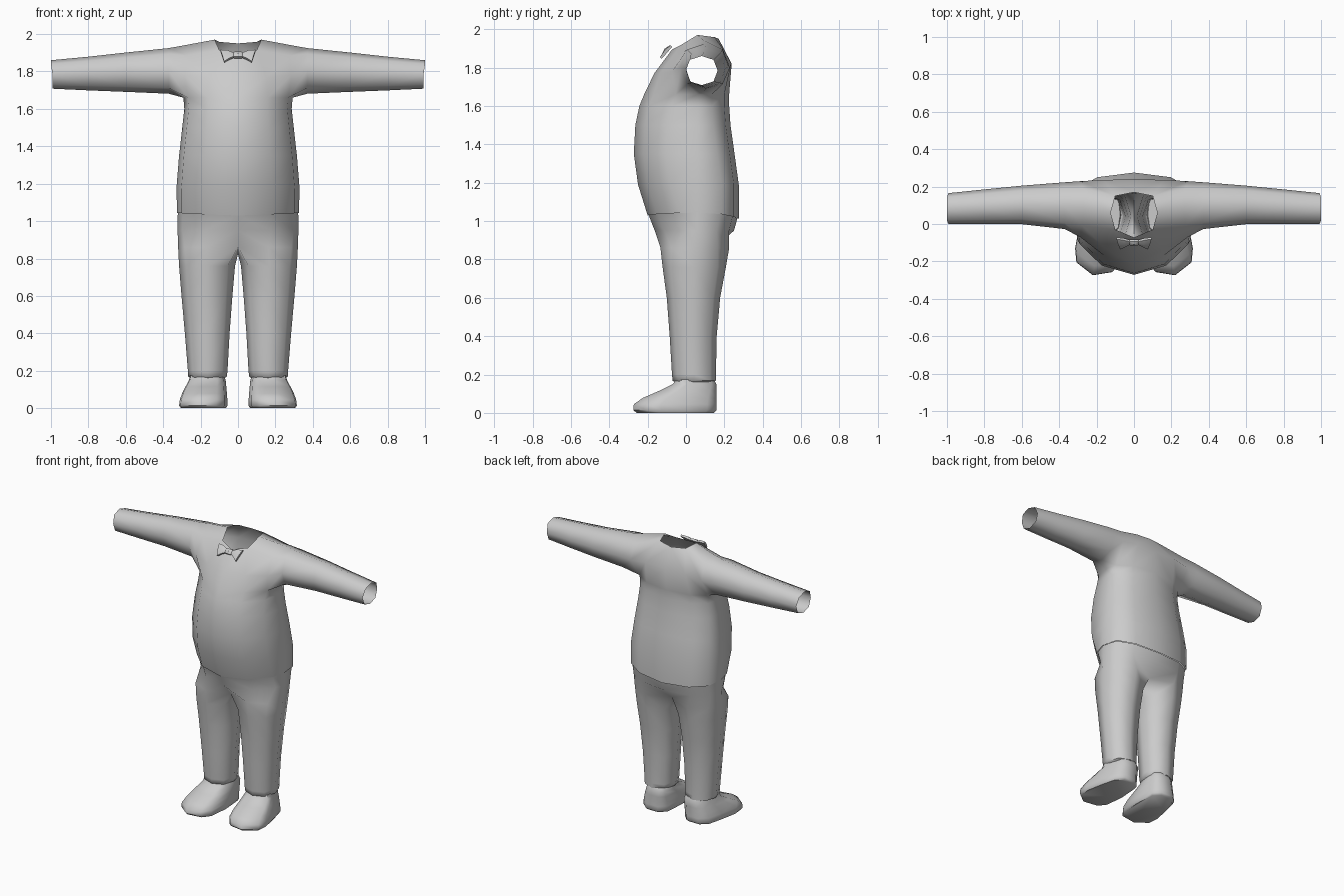
import bpy, bmesh, math

if "Cube" in bpy.data.objects:
    bpy.data.objects.remove(bpy.data.objects["Cube"])

mat = bpy.data.materials.new("plain grey")
mat.diffuse_color = (0.6, 0.6, 0.6, 1)
mat.use_nodes = True
mat.node_tree.nodes["Principled BSDF"].inputs["Base Color"].default_value = mat.diffuse_color


def finish(bm, name, mirror=True, angle=60):
    """Turn a half mesh into a mirrored, smooth shaded object."""
    bmesh.ops.remove_doubles(bm, verts=bm.verts[:], dist=1e-4)
    bmesh.ops.recalc_face_normals(bm, faces=bm.faces[:])
    me = bpy.data.meshes.new(name)
    bm.to_mesh(me)
    bm.free()
    me.materials.append(mat)
    ob = bpy.data.objects.new(name, me)
    bpy.context.collection.objects.link(ob)
    bpy.context.view_layer.objects.active = ob
    ob.select_set(True)
    if mirror:
        m = ob.modifiers.new("mirror", 'MIRROR')
        m.merge_threshold = 0.002
        bpy.ops.object.modifier_apply(modifier="mirror")
    bpy.ops.object.shade_smooth_by_angle(angle=math.radians(angle))
    ob.select_set(False)
    return ob


def ring(bm, pts):
    return [bm.verts.new(p) for p in pts]


def bridge(bm, a, b, closed=False):
    n = len(a)
    for i in range(n if closed else n - 1):
        j = (i + 1) % n
        bm.faces.new((a[i], a[j], b[j], b[i]))


def body_half(w, f, b, z, dz=(0,) * 7):
    """Half of a torso cross-section, from centre front round to centre back."""
    pts = [(0, f), (.55 * w, f + .05), (.92 * w, f + .165), (w, .06),
           (.94 * w, b - .09), (.6 * w, b - .025), (0, b)]
    return [(x, y, z + d) for (x, y), d in zip(pts, dz)]


def octagon(c1, r1, c2, r2, start, d=.74):
    """Eight points (a, b) with the diagonals pushed in by d."""
    out = []
    for i in range(8):
        t = math.radians(start + 45 * i)
        k = d / math.cos(math.pi / 4) if i % 2 == 0 else 1
        out.append((c1 + r1 * k * math.cos(t), c2 + r2 * k * math.sin(t)))
    return out


# --- shirt: torso rings, shoulder columns, sleeve -------------------------
bm = bmesh.new()
hem = (-.002, .004, .01, .012, .004, -.01, -.02)
rows = [body_half(.327, -.2, .275, 1.032, hem),
        body_half(.328, -.25, .275, 1.19),
        body_half(.315, -.272, .253, 1.35),
        body_half(.298, -.264, .232, 1.5),
        body_half(.287, -.243, .225, 1.6),
        body_half(.292, -.218, .225, 1.66)]
rings = [ring(bm, r) for r in rows]
for a, b in zip(rings, rings[1:]):
    bridge(bm, a, b)
t = rings[-1]

# shoulder columns run from chest to back; the neck opening stays free
mid_f = [t[0]] + ring(bm, [(0, -.165, 1.77), (0, -.072, 1.895)])
mid_b = ring(bm, [(0, .17, 1.95), (0, .238, 1.82)]) + [t[6]]
col = [t[1]] + ring(bm, [(.15, -.135, 1.77), (.1, -.03, 1.915), (.125, .06, 1.97),
                         (.1, .15, 1.958), (.16, .236, 1.82)]) + [t[5]]
root = [t[2]] + ring(bm, [(.285, -.072, 1.78), (.275, -.01, 1.885), (.27, .09, 1.943),
                          (.275, .19, 1.9), (.285, .229, 1.8)]) + [t[4]]
bridge(bm, mid_f, col[:3])
bridge(bm, mid_b, col[4:])
bridge(bm, col, root)

# sleeve: x, centre y, radius y, centre z, radius z
last = root + [t[3]]
for x, cy, ry, cz, rz in [(.37, .098, .125, 1.803, .122), (.6, .102, .103, 1.796, .105),
                          (.8, .092, .093, 1.789, .09), (.992, .082, .083, 1.784, .076)]:
    pts = octagon(cy, -ry, cz, rz, -45)
    cur = ring(bm, [(x + (.008 if x > .9 and z > cz else 0), y, z) for y, z in pts])
    bridge(bm, last, cur, True)
    last = cur
finish(bm, "shirt")

# --- trousers: waist, hips, crotch and legs --------------------------------
bm = bmesh.new()
waist = ring(bm, body_half(.322, -.195, .268, 1.034, hem))
hips = ring(bm, body_half(.323, -.163, .25, .95))
bridge(bm, waist, hips)
crotch = ring(bm, [(0, -.085, .865), (.165, -.133, .86), (.285, -.075, .86), (.32, .05, .86),
                   (.29, .165, .86), (.165, .225, .86), (0, .16, .865), (0, .04, .825)])
bridge(bm, hips, crotch[:7])
last = crotch
# inner x, outer x, front y, back y, height
for xi, xo, f, b, z in [(.016, .315, -.122, .208, .76), (.03, .302, -.1, .178, .6),
                        (.045, .284, -.085, .16, .4), (.056, .268, -.073, .156, .2),
                        (.06, .266, -.07, .156, .168), (.075, .25, -.055, .14, .16)]:
    pts = octagon((xi + xo) / 2, (xo - xi) / 2, (f + b) / 2, (b - f) / 2, -135)
    cur = ring(bm, [(x, y, z) for x, y in pts])
    bridge(bm, last, cur, True)
    last = cur
finish(bm, "trousers")

# --- shoes: one sole outline, squeezed towards the ankle -------------------
bm = bmesh.new()
sole = [(.315, -.13), (.308, -.205), (.22, -.274), (.115, -.257), (.072, -.2), (.056, -.05),
        (.068, .11), (.115, .158), (.21, .158), (.262, .11), (.29, 0)]
last = None
# height, front y, squeeze to ankle width, overall shrink
for z, f, q, s in [(0, -.274, 0, .93), (.014, -.274, 0, 1), (.045, -.272, .08, 1),
                   (.078, -.225, .3, 1), (.115, -.14, .65, 1), (.15, -.068, 1, 1),
                   (.175, -.055, 1, .93)]:
    pts = []
    for x, y in sole:
        y2 = .158 - (.158 - y) * (.158 - f) / .432
        x2 = x + q * ((.066 + (x - .056) / .259 * .196) - x)
        pts.append((.175 + (x2 - .175) * s, -.03 + (y2 + .03) * s, z))
    cur = ring(bm, pts)
    if last:
        bridge(bm, last, cur, True)
    else:
        bm.faces.new(cur)
    last = cur
bm.faces.new(last)
finish(bm, "shoes", angle=50)

# --- bow tie lying on the sloping chest ------------------------------------
bm = bmesh.new()


def on_chest(x, v, out):
    """v runs up the slope of the chest, out stands off it."""
    return (x, -.1 + .66 * v - .75 * out, 1.888 + .75 * v + .66 * out)


last = None
for x0, x1, lo, hi, d in [(0, 0, -.018, .018, .014), (.018, .018, -.018, .018, .014),
                          (.024, .024, -.014, .014, .009), (.05, .055, -.03, .028, .015),
                          (.074, .094, -.05, .034, .009)]:
    cur = ring(bm, [on_chest(x0, lo, -.008), on_chest(x0, lo, d * .5),
                    on_chest((x0 + x1) / 2, (lo + hi) / 2, d),
                    on_chest(x1, hi, d * .5), on_chest(x1, hi, -.008)])
    if last:
        bridge(bm, last, cur, True)
    last = cur
bm.faces.new(last)
finish(bm, "bow_tie", angle=40)
